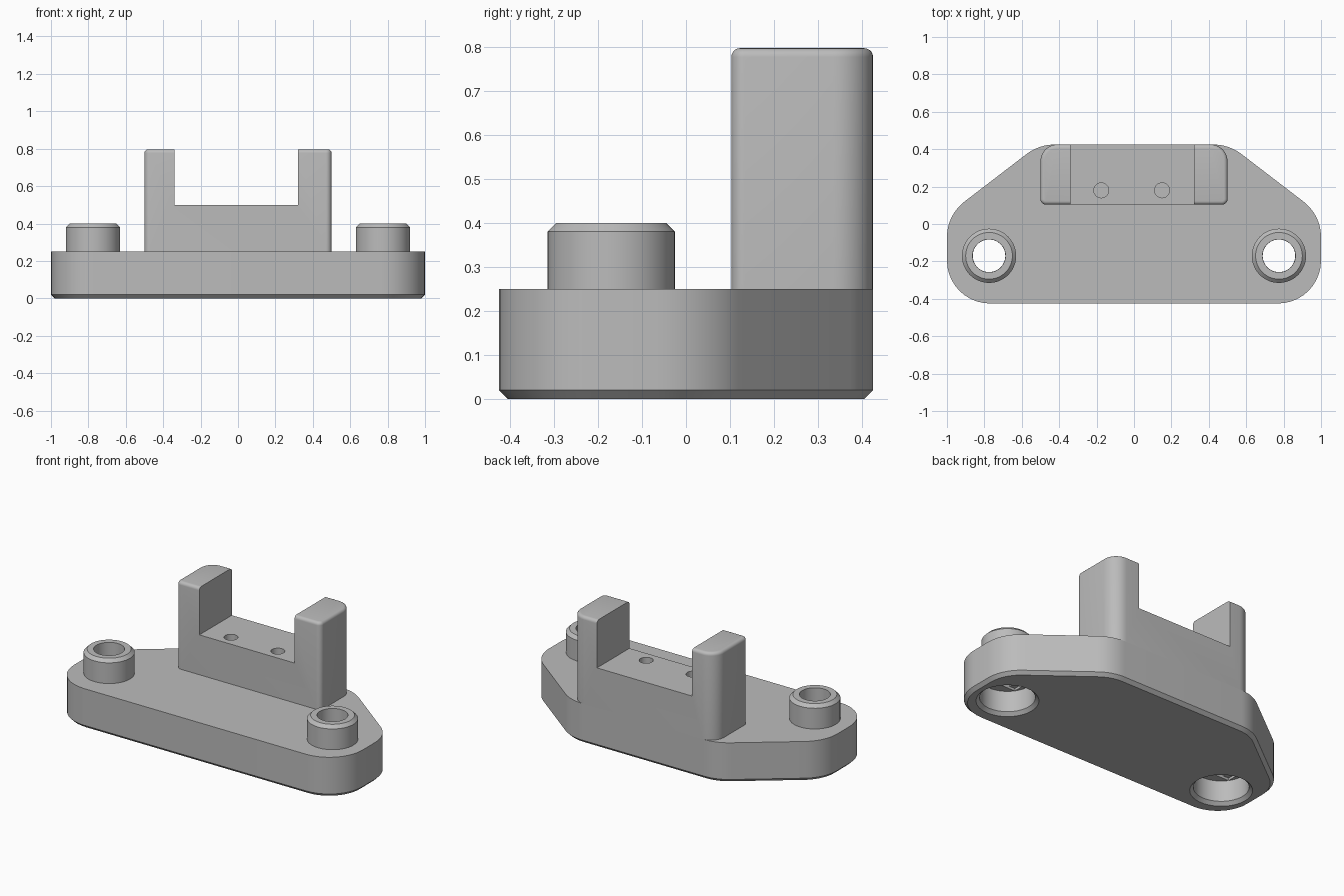
import bpy, bmesh, math
from mathutils import Vector

if "Cube" in bpy.data.objects:
    bpy.data.objects.remove(bpy.data.objects["Cube"])

grey = bpy.data.materials.new("plain grey")
grey.use_nodes = True
grey.diffuse_color = (0.5, 0.5, 0.5, 1)
grey.node_tree.nodes["Principled BSDF"].inputs["Base Color"].default_value = (0.5, 0.5, 0.5, 1)


def rounded(corners, inset=0.0, steps=10):
    """Counter-clockwise convex outline with corners (x, y, radius), moved inward."""
    out = []
    n = len(corners)
    for i, (x, y, r) in enumerate(corners):
        p = Vector((x, y))
        a = (p - Vector(corners[i - 1][:2])).normalized()
        b = (Vector(corners[(i + 1) % n][:2]) - p).normalized()
        turn = a.angle(b)
        left = Vector((-a.y, a.x))
        centre = p - a * r * math.tan(turn / 2) + left * r
        start = math.atan2(-left.y, -left.x)
        for k in range(steps + 1):
            t = start + turn * k / steps
            out.append(centre + (r - inset) * Vector((math.cos(t), math.sin(t))))
    return out


def circle(r, cx=0, cy=0, n=48):
    return [Vector((cx + r * math.cos(2 * math.pi * k / n),
                    cy + r * math.sin(2 * math.pi * k / n))) for k in range(n)]


def loft(name, levels, closed=False):
    """Skin a stack of (outline, z) loops; cap the ends or join them in a ring."""
    bm = bmesh.new()
    loops = [[bm.verts.new((p.x, p.y, z)) for p in outline] for outline, z in levels]
    pairs = list(zip(loops, loops[1:]))
    if closed:
        pairs.append((loops[-1], loops[0]))
    else:
        bm.faces.new(loops[0])
        bm.faces.new(loops[-1])
    for lo, hi in pairs:
        for i in range(len(lo)):
            j = (i + 1) % len(lo)
            bm.faces.new((lo[i], lo[j], hi[j], hi[i]))
    bmesh.ops.recalc_face_normals(bm, faces=bm.faces)
    mesh = bpy.data.meshes.new(name)
    bm.to_mesh(mesh)
    bm.free()
    mesh.materials.append(grey)
    ob = bpy.data.objects.new(name, mesh)
    bpy.context.collection.objects.link(ob)
    return ob


def box(x0, x1, y0, y1, z0, z1):
    rect = [Vector(p) for p in ((x0, y0), (x1, y0), (x1, y1), (x0, y1))]
    return loft("cutter", [(rect, z0), (rect, z1)])


def activate(ob):
    bpy.ops.object.select_all(action="DESELECT")
    ob.select_set(True)
    bpy.context.view_layer.objects.active = ob


def cut(ob, cutter):
    cutter.hide_render = True
    mod = ob.modifiers.new("cut", "BOOLEAN")
    mod.operation, mod.solver, mod.object = "DIFFERENCE", "EXACT", cutter
    activate(ob)
    bpy.ops.object.modifier_apply(modifier=mod.name)
    bpy.data.objects.remove(cutter)


def smooth(ob):
    activate(ob)
    bpy.ops.object.shade_smooth_by_angle(angle=math.radians(30))


HOLE_X, HOLE_Y, BORE = 0.775, -0.17, 0.088
BACK, DECK = 0.425, 0.25

# Base plate with a chamfered underside
plate = [(-1, -BACK, 0.23), (1, -BACK, 0.23), (1, 0.048, 0.24),
         (0.508, BACK, 0.25), (-0.508, BACK, 0.25), (-1, 0.048, 0.24)]
base = loft("base_plate", [(rounded(plate, 0.02), 0), (rounded(plate), 0.02),
                           (rounded(plate), DECK)])

for side, label in ((1, "left"), (-1, "right")):
    x = side * HOLE_X
    # Counterbore with flared mouth, stepped ceiling and through hole
    cut(base, loft("cutter", [(circle(0.185, x, HOLE_Y), -0.01),
                              (circle(0.155, x, HOLE_Y), 0.02),
                              (circle(0.155, x, HOLE_Y), 0.15)]))
    cut(base, box(x - 0.127, x + 0.127, HOLE_Y - BORE, HOLE_Y + BORE, 0.1, 0.165))
    cut(base, box(x - BORE, x + BORE, HOLE_Y - BORE, HOLE_Y + BORE, 0.1, 0.18))
    cut(base, loft("cutter", [(circle(BORE - 0.001, x, HOLE_Y), 0.1),
                              (circle(BORE - 0.001, x, HOLE_Y), 0.3)]))
    # Hollow boss on the deck
    ring = [(BORE, DECK), (0.145, DECK), (0.145, 0.38), (0.125, 0.4), (BORE, 0.4)]
    smooth(loft(label + "_boss", [(circle(r, x, HOLE_Y), z) for r, z in ring], closed=True))
smooth(base)

# Cradle block with a rounded top edge
block = [(-0.5, 0.103, 0.03), (0.5, 0.103, 0.03), (0.5, BACK, 0.09), (-0.5, BACK, 0.09)]
levels = [(rounded(block), DECK)]
for k in range(6):
    a = math.pi / 2 * k / 5
    levels.append((rounded(block, 0.02 * (1 - math.cos(a))), 0.777 + 0.02 * math.sin(a)))
cradle = loft("cradle", levels)

# Notch between the posts, and two small screw holes in its floor
cut(cradle, box(-0.34, 0.32, 0, 0.6, 0.5, 1))
for x in (-0.175, 0.15):
    cut(cradle, loft("cutter", [(circle(0.04, x, 0.18, 32), 0.3),
                                (circle(0.04, x, 0.18, 32), 0.6)]))
smooth(cradle)
